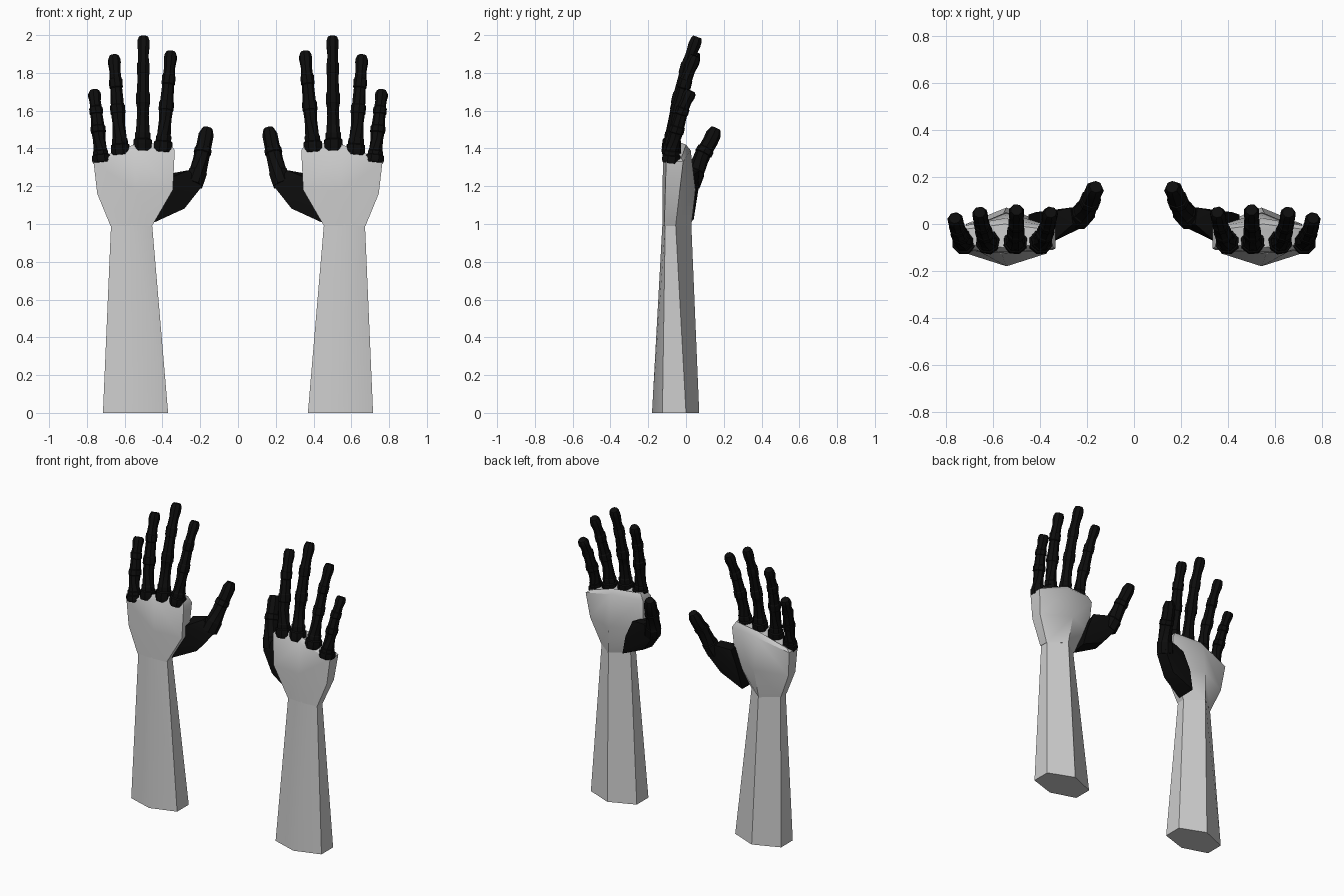
import bpy, bmesh, math
from mathutils import Vector

cube = bpy.data.objects.get("Cube")
if cube:
    bpy.data.objects.remove(cube, do_unlink=True)


def material(name, value):
    m = bpy.data.materials.new(name)
    m.use_nodes = True
    colour = (value, value, value, 1)
    m.diffuse_color = colour
    m.node_tree.nodes["Principled BSDF"].inputs["Base Color"].default_value = colour
    return m


GREY = material("light grey", 0.6)
BLACK = material("black", 0.004)


def finish(name, bm, mat, angle):
    """Turn the bmesh into an object and mirror it to the other arm."""
    bmesh.ops.recalc_face_normals(bm, faces=bm.faces)
    mesh = bpy.data.meshes.new(name)
    bm.to_mesh(mesh)
    bm.free()
    mesh.materials.append(mat)
    obj = bpy.data.objects.new(name, mesh)
    bpy.context.collection.objects.link(obj)
    bpy.ops.object.select_all(action='DESELECT')
    obj.select_set(True)
    bpy.context.view_layer.objects.active = obj
    bpy.ops.object.shade_smooth_by_angle(angle=math.radians(angle))
    mirror = obj.modifiers.new("Mirror", 'MIRROR')
    mirror.use_mirror_merge = False
    return obj


def loft(name, rings, mat, angle):
    """Skin a list of equal-sized rings and cap both ends."""
    bm = bmesh.new()
    loops = [[bm.verts.new(p) for p in ring] for ring in rings]
    n = len(loops[0])
    for a, b in zip(loops, loops[1:]):
        for i in range(n):
            j = (i + 1) % n
            bm.faces.new((a[i], a[j], b[j], b[i]))
    bm.faces.new(loops[0])
    bm.faces.new(loops[-1])
    return finish(name, bm, mat, angle)


def hexagon(x_in, x_out, front, front_side, back_side, back, z_in, z_mid, z_out):
    xm = (x_in + x_out) / 2
    return [(x_in, front_side, z_in), (xm, front, z_mid), (x_out, front_side, z_out),
            (x_out, back_side, z_out), (xm, back, z_mid), (x_in, back_side, z_in)]


# Forearm: tapered six-sided sleeve
loft("forearm", [
    hexagon(0.37, 0.715, -0.18, -0.125, 0.0, 0.07, 0, 0, 0),
    hexagon(0.455, 0.672, -0.125, -0.11, -0.055, 0.028, 1, 1, 1),
], GREY, 40)

# Palm: flares from the wrist, top edge slopes down to the little finger
loft("palm", [
    hexagon(0.455, 0.675, -0.125, -0.115, -0.055, 0.028, 0.99, 0.99, 0.99),
    hexagon(0.345, 0.745, -0.125, -0.11, -0.035, 0.05, 1.18, 1.18, 1.16),
    hexagon(0.335, 0.765, -0.12, -0.105, -0.015, 0.025, 1.39, 1.39, 1.33),
    hexagon(0.36, 0.74, -0.10, -0.085, -0.025, 0.0, 1.43, 1.42, 1.35),
], GREY, 40)


def sample(path, t):
    """Point on an evenly spaced polyline, extended past its ends."""
    s = t * (len(path) - 1)
    i = min(max(int(s), 0), len(path) - 2)
    return path[i].lerp(path[i + 1], s - i)


def digit(name, path, stations):
    """Eight-sided tube with stepped collars along a path."""
    rings = []
    for t, r in stations:
        centre = sample(path, t)
        tangent = sample(path, t + 0.05) - sample(path, t - 0.05)
        turn = tangent.to_track_quat('Z', 'Y')
        ring = []
        for k in range(8):
            a = math.radians(22.5 + 45 * k)
            ring.append(centre + turn @ Vector((math.cos(a), math.sin(a), 0)) * r * 1.06)
        rings.append(ring)
    loft(name, rings, BLACK, 30)


# Fingers: knuckle cuff, three jointed segments, blunt tip
FINGER = [(0, 0.045), (0.03, 0.05), (0.1, 0.048), (0.11, 0.041), (0.16, 0.04),
          (0.17, 0.036), (0.32, 0.031), (0.41, 0.034), (0.42, 0.038), (0.5, 0.037),
          (0.51, 0.033), (0.67, 0.03), (0.68, 0.034), (0.76, 0.034), (0.77, 0.03),
          (0.85, 0.028), (0.93, 0.033), (0.97, 0.031), (1, 0.024)]
BEND = (0, 0.1, 0.34, 0.6, 1)
for name, base_x, base_z, tip_x, tip_z, bend in (
        ("index_finger", 0.40, 1.38, 0.355, 1.91, 0.13),
        ("middle_finger", 0.505, 1.385, 0.50, 1.99, 0.14),
        ("ring_finger", 0.62, 1.365, 0.657, 1.89, 0.13),
        ("little_finger", 0.722, 1.325, 0.762, 1.705, 0.105)):
    path = []
    for i, b in enumerate(BEND):
        t = i / (len(BEND) - 1)
        path.append(Vector((base_x + (tip_x - base_x) * t, -0.08 + bend * b,
                            base_z + (tip_z - base_z) * t)))
    digit(name, path, FINGER)

# Thumb base: faceted wedge wrapping the inner edge of the palm
bm = bmesh.new()
for p in ((0.44, -0.08, 1.01), (0.345, -0.075, 1.25), (0.45, 0.04, 1.02),
          (0.42, 0.05, 1.15), (0.37, 0.045, 1.265), (0.283, -0.04, 1.082),
          (0.29, 0.04, 1.09), (0.19, 0.0, 1.2), (0.26, 0.0, 1.285),
          (0.20, 0.07, 1.21), (0.27, 0.07, 1.28)):
    bm.verts.new(p)
bmesh.ops.convex_hull(bm, input=bm.verts)
finish("thumb_base", bm, BLACK, 30)

# Thumb: two segments curving forward from the wedge
digit("thumb", [Vector(p) for p in (
    (0.235, 0.025, 1.21), (0.208, 0.055, 1.29), (0.19, 0.09, 1.37),
    (0.175, 0.13, 1.44), (0.162, 0.158, 1.505))],
    [(0, 0.05), (0.2, 0.05), (0.22, 0.045), (0.4, 0.04), (0.5, 0.04), (0.51, 0.044),
     (0.6, 0.043), (0.61, 0.038), (0.75, 0.038), (0.88, 0.038), (1, 0.026)])
